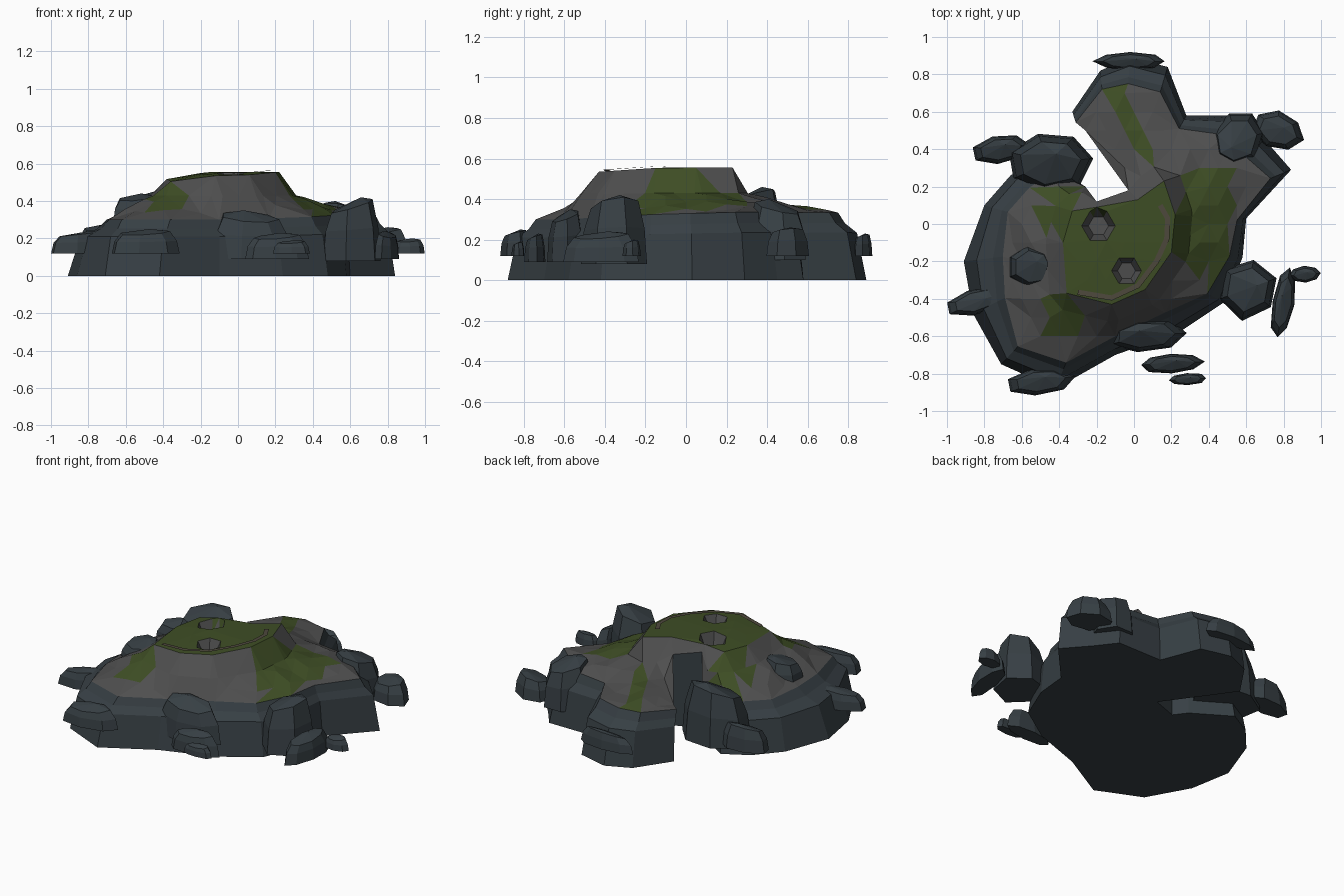
import bpy, bmesh, math, random
from mathutils import Vector as V
from mathutils.geometry import delaunay_2d_cdt

if "Cube" in bpy.data.objects:
    bpy.data.objects.remove(bpy.data.objects["Cube"])
random.seed(4)

def material(name, rgb):
    m = bpy.data.materials.new(name)
    m.diffuse_color = (*rgb, 1)
    m.use_nodes = True
    m.node_tree.nodes["Principled BSDF"].inputs["Base Color"].default_value = m.diffuse_color
    return m

STONE = material("dark_stone", (0.038, 0.05, 0.058))
EARTH = material("grey_earth", (0.078, 0.078, 0.078))
GRASS = material("grass", (0.048, 0.075, 0.018))
TRACK = material("track", (0.075, 0.065, 0.045))

def finish(name, bm, mats):
    me = bpy.data.meshes.new(name)
    bm.to_mesh(me)
    bm.free()
    for m in mats:
        me.materials.append(m)
    ob = bpy.data.objects.new(name, me)
    bpy.context.collection.objects.link(ob)
    return ob

# Island outline: x, y at the ground and how far the upper rim steps inward
CENTRE = V((-0.1, -0.1))
OUTLINE = [(-.91, -.2, .21), (-.86, -.48, .19), (-.71, -.75, .13), (-.42, -.88, .15),
           (-.1, -.7, .1), (.24, -.58, .13), (.48, -.42, .1), (.58, -.18, .07),
           (.6, .03, .05), (.84, .29, .12), (.7, .45, .14), (.6, .58, .15),
           (.28, .58, .08), (.18, .84, .14), (-.02, .89, .14), (-.18, .82, .1),
           (-.33, .6, .06), (-.26, .5, 0), (-.03, .18, 0), (-.2, .12, 0),
           (-.26, .2, 0), (-.5, .35, .1), (-.66, .26, .12), (-.8, .1, .13)]

def inset(k):
    return [V((x, y)) + (CENTRE - V((x, y))).normalized() * d * k for x, y, d in OUTLINE]

RIM = inset(1)
PLATEAU = [V(p) for p in [(-.36, -.37), (-.12, -.43), (.06, -.35), (.2, -.15), (.22, .05),
                          (.16, .23), (.02, .13), (-.2, .09), (-.33, .07), (-.38, -.1)]]
PITS = [(V((-.19, -.01)), .09, .09), (V((-.04, -.25)), .08, .06)]

def inside(p, poly):
    hit = False
    for a, b in zip(poly, poly[1:] + poly[:1]):
        if (a.y > p.y) != (b.y > p.y) and p.x < a.x + (p.y - a.y) * (b.x - a.x) / (b.y - a.y):
            hit = not hit
    return hit

def seg_dist(p, a, b):
    t = max(0, min(1, (p - a).dot(b - a) / (b - a).length_squared))
    return (p - a - (b - a) * t).length

def edge_dist(p, poly):
    return min(seg_dist(p, a, b) for a, b in zip(poly, poly[1:] + poly[:1]))

def height(p):
    top = .535 + .02 * min(1, max(0, (p.y + .43) / .3)) - .18 * max(0, -.17 - p.x)
    if inside(p, PLATEAU) or edge_dist(p, PLATEAU) < .002:
        for c, r, depth in PITS:
            if (p - c).length < r * .75:
                return top - depth
        return top
    d, e = edge_dist(p, PLATEAU), edge_dist(p, RIM)
    lip = .315 + .025 * max(-.6, min(.8, p.x + p.y))
    if d < .09:
        top = max(top, .5)
        return top - (top - .425) * d / .09
    return lip + (.43 - lip) * e / (e + d - .09 + 1e-6)

# Terrain: triangulated height field bounded by the rim
n, k = len(RIM), len(PLATEAU)
edges = [(i, (i + 1) % n) for i in range(n)] + [(n + i, n + (i + 1) % k) for i in range(k)]
pts = RIM + PLATEAU
for c, r, depth in PITS:
    for q in (1, .6):
        pts += [c + V((math.cos(a), math.sin(a))) * r * q for a in [i * math.pi / 3 for i in range(6)]]
    pts.append(c.copy())
# evenly spaced points at the foot of the plateau slope
for a, b in zip(PLATEAU, PLATEAU[1:] + PLATEAU[:1]):
    out = V(((b - a).y, -(b - a).x)).normalized()
    for t in (0, .5, 1):
        p = a.lerp(b, t) + out * .092
        if inside(p, RIM) and edge_dist(p, RIM) > .03 and edge_dist(p, PLATEAU) > .085:
            pts.append(p)
for j in range(-9, 10):
    for i in range(-9, 10):
        p = V((i * .1 + (j % 2) * .05, j * .1))
        d = edge_dist(p, PLATEAU)
        near_pit = any((p - c).length < r + .03 for c, r, _ in PITS)
        clear = d > .035 if inside(p, PLATEAU) else d > .13
        if inside(p, RIM) and edge_dist(p, RIM) > .035 and clear and not near_pit:
            pts.append(p)
res = delaunay_2d_cdt(pts, edges, [], 0, 1e-5)

def is_grass(p):
    if inside(p, PLATEAU):
        return not any((p - c).length < r * .85 for c, r, _ in PITS)
    east = .24 < p.x < .52 and -.25 < p.y < .28
    west = -.5 < p.x < -.3 and -.03 < p.y < .2
    south = -.48 < p.x < -.3 and -.6 < p.y < -.4
    return east or west or south or seg_dist(p, V((-.1, .68)), V((.08, .38))) < .05

bm = bmesh.new()
tv = []
for p in res[0]:
    z = height(p)
    if edge_dist(p, RIM) > .01 and edge_dist(p, PLATEAU) > .1 and not inside(p, PLATEAU):
        z += random.uniform(-.012, .015)
    tv.append(bm.verts.new((p.x, p.y, z)))
for f in res[2]:
    c = sum((res[0][i] for i in f), V((0, 0))) / len(f)
    if inside(c, RIM):
        face = bm.faces.new([tv[i] for i in f])
        face.material_index = 1 if is_grass(c) else 0
bmesh.ops.delete(bm, geom=[v for v in bm.verts if not v.link_faces], context='VERTS')
finish("terrain", bm, [EARTH, GRASS])

# Cliff base: stacked rings from the ground up to the terrain rim
bm = bmesh.new()
top_z = [height(p) for p in RIM]
rings = []
for kk, f in ((0, 0), (.33, .7), (.75, .84), (1, 1)):
    rings.append([bm.verts.new((p.x, p.y, z * f)) for p, z in zip(inset(kk), top_z)])
for a, b in zip(rings, rings[1:]):
    for i in range(n):
        j = (i + 1) % n
        bm.faces.new((a[i], a[j], b[j], b[i]))
bm.faces.new(rings[0][::-1])
finish("cliff_base", bm, [STONE])

# Track: narrow strip curving round the plateau
bm = bmesh.new()
path = [V(p) for p in [(-.3, -.365), (-.12, -.395), (.02, -.33), (.12, -.2), (.175, -.08), (.18, .03), (.14, .1)]]
prev = None
for i, p in enumerate(path):
    t = (path[min(i + 1, len(path) - 1)] - path[max(i - 1, 0)]).normalized()
    side = V((-t.y, t.x)) * .014
    cur = [bm.verts.new((*(p + s), height(p) + .008)) for s in (side, -side)]
    if prev:
        bm.faces.new((prev[1], cur[1], cur[0], prev[0]))
    prev = cur
finish("track", bm, [TRACK])

# Rocks: faceted tapering boulders with an off-centre peak
def rock(name, x, y, rx, ry, rot, z0, z1, sides=7, tilt=1.0):
    bm = bmesh.new()
    rot = math.radians(rot)
    jit = [random.uniform(.93, 1.06) for _ in range(sides)]

    def place(u, v, z):
        return bm.verts.new((x + u * math.cos(rot) - v * math.sin(rot),
                             y + u * math.sin(rot) + v * math.cos(rot), z))
    rings = []
    for s, f in ((1, 0), (.92, .5), (.72, .86)):
        rings.append([place(rx * s * jit[i] * math.cos(a), ry * s * jit[i] * math.sin(a),
                            z0 + (z1 - z0) * f * (1 + .15 * f * math.cos(a - tilt)))
                      for i, a in enumerate(2 * math.pi * i / sides for i in range(sides))])
    for a, b in zip(rings, rings[1:]):
        for i in range(sides):
            j = (i + 1) % sides
            bm.faces.new((a[i], a[j], b[j], b[i]))
    bm.faces.new(rings[0][::-1])
    peak = place(rx * .3 * math.cos(tilt), ry * .3 * math.sin(tilt), z1)
    for i in range(sides):
        bm.faces.new((rings[-1][i], rings[-1][(i + 1) % sides], peak))
    finish(name, bm, [STONE])

rock("back_rock", -.02, .87, .19, .05, 0, .12, .23, 8)
rock("rear_left_boulder", -.45, .33, .23, .165, 5, .09, .46)
rock("rear_left_rock", -.71, .4, .16, .08, 10, .12, .28)
rock("left_rock", -.84, -.41, .17, .07, 15, .12, .24, tilt=0)
rock("front_left_rock", -.5, -.84, .18, .075, 8, .12, .25)
rock("front_boulder", .06, -.595, .22, .095, 3, .09, .35, tilt=2)
rock("front_rock", .2, -.745, .17, .055, 3, .09, .23, 8)
rock("front_pebble", .285, -.83, .105, .033, 3, .12, .19, 8)
rock("right_boulder", .61, -.345, .17, .165, 20, .08, .42, 6, tilt=0)
rock("right_rock", .8, -.42, .19, .06, 80, .09, .24, 8)
rock("right_pebble", .915, -.27, .085, .045, 5, .12, .2, 8)
rock("rear_right_boulder", .55, .45, .17, .14, 60, .1, .4, tilt=3)
rock("rear_right_rock", .77, .5, .14, .1, -20, .12, .26)
rock("upper_left_rock", -.54, -.23, .135, .12, 0, .28, .44)
